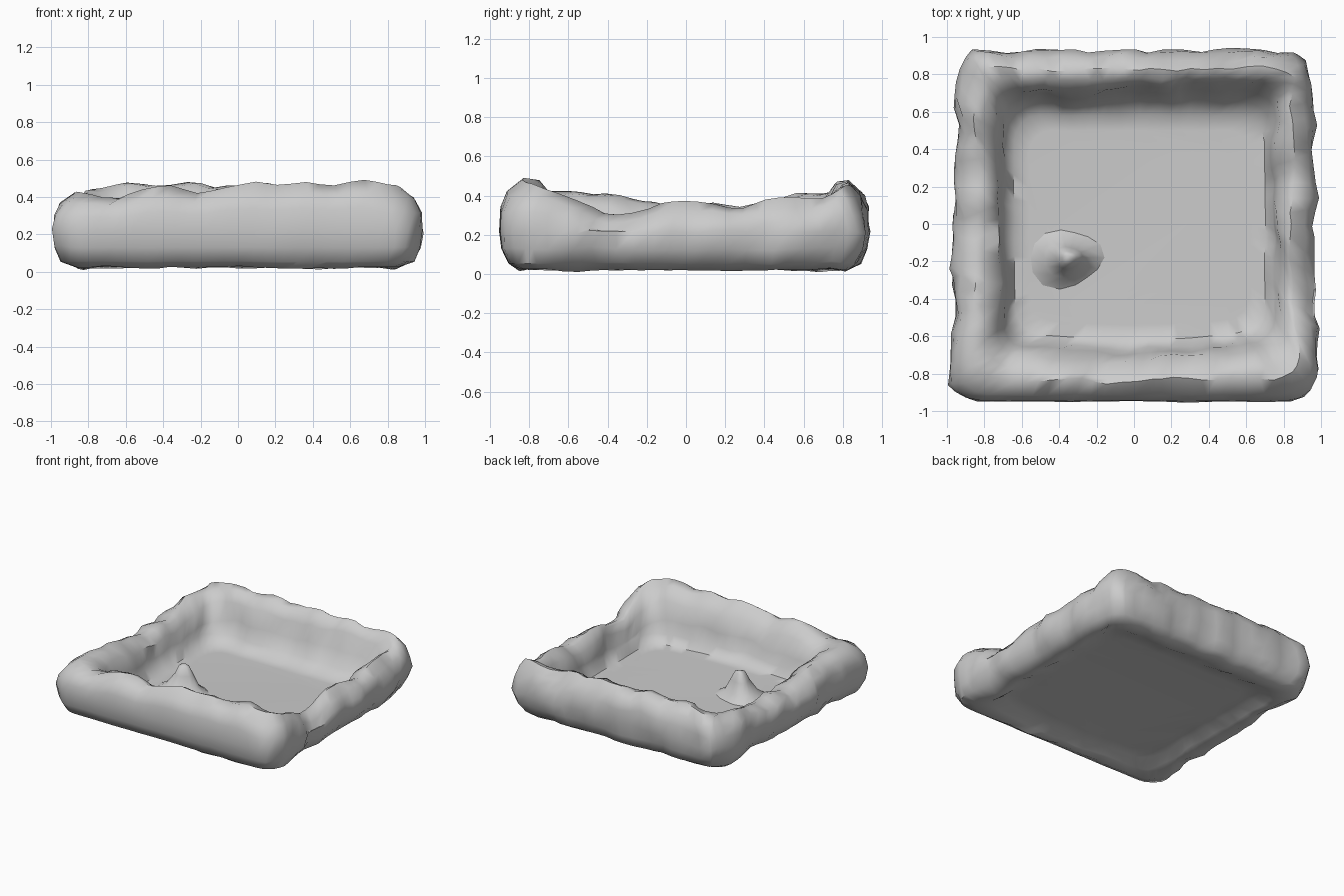
import bpy, math
from mathutils import Vector, noise

if "Cube" in bpy.data.objects:
    bpy.data.objects.remove(bpy.data.objects["Cube"], do_unlink=True)

stone = bpy.data.materials.new("grey_stone")
stone.use_nodes = True
grey = (0.6, 0.6, 0.6, 1)
stone.diffuse_color = grey
stone.node_tree.nodes["Principled BSDF"].inputs["Base Color"].default_value = grey


def make(name, verts, faces, angle):
    mesh = bpy.data.meshes.new(name)
    mesh.from_pydata(verts, [], faces)
    mesh.materials.append(stone)
    obj = bpy.data.objects.new(name, mesh)
    bpy.context.collection.objects.link(obj)
    bpy.ops.object.select_all(action="DESELECT")
    obj.select_set(True)
    bpy.context.view_layer.objects.active = obj
    bpy.ops.object.shade_smooth_by_angle(angle=math.radians(angle))


def along(values, s):
    """Value at s in a list spread evenly from -0.95 to 0.95."""
    t = max(0, min(0.9999, (s + .95) / 1.9)) * (len(values) - 1)
    i = int(t)
    return values[i] + (values[i + 1] - values[i]) * (t - i)


def outline(x0, x1, y0, y1, r, side=20, arc=4):
    """Rounded rectangle, anticlockwise from the front right."""
    pts = []
    corners = [(x0 + r, y0 + r), (x1 - r, y0 + r), (x1 - r, y1 - r), (x0 + r, y1 - r)]
    for k in range(4):
        a, b = Vector(corners[k]), Vector(corners[(k + 1) % 4])
        out = math.pi * (k - 1) / 2
        for i in range(side):
            p = a.lerp(b, i / side)
            pts.append(p + r * Vector((math.cos(out), math.sin(out))))
        for i in range(arc):
            w = out + math.pi / 2 * i / arc
            pts.append(b + r * Vector((math.cos(w), math.sin(w))))
    return pts


# Crest height of each wall, left to right or front to back
FRONT = [.41, .42, .39, .44, .45, .42, .46, .47, .46, .48, .46, .49, .47, .43]
BACK = [.42, .44, .45, .47, .46, .49, .45, .47, .47, .45, .47, .44, .45, .45, .42]
MINUS_X = [.41, .43, .43, .42, .41, .37, .37, .34, .36, .34, .38, .41, .40, .44, .42]
PLUS_X = [.43, .48, .43, .37, .29, .31, .36, .37, .36, .34, .37, .39, .38, .44, .42]
# Outer half width from front to back
WIDTH = [1.0, 1.0, .99, .96, .975, .96, .96, .97, .96, .965, .965, .95, .95]


def crest(x, y):
    total = weight = 0
    for values, s, gap in ((FRONT, x, y + .82), (BACK, x, y - .83),
                           (MINUS_X, y, x + .86), (PLUS_X, y, x - .86)):
        w = 1 / (gap * gap + .002) ** 2
        total += w * along(values, s)
        weight += w
    return total / weight


# Wall cross-section as rings: x0, x1, y0, y1, corner radius, height, wobble.
# Heights above 0.5 are shares of the crest.
RINGS = [
    (-.60, .62, -.58, .56, .12, .075, 0),
    (-.70, .71, -.67, .64, .14, .07, .012),
    (-.77, .78, -.75, .72, .14, .035, .02),
    (-.86, .86, -.84, .82, .14, .02, .02),
    (-.94, .94, -.905, .88, .14, .055, .02),
    (-.985, .985, -.94, .91, .15, .13, .025),
    (-1.0, 1.0, -.95, .925, .16, .22, .03),
    (-.99, .99, -.945, .92, .17, .72, .03),
    (-.955, .955, -.915, .89, .18, .88, .03),
    (-.87, .88, -.83, .83, .14, 1.0, .025),
    (-.79, .82, -.76, .78, .12, .97, .025),
    (-.73, .77, -.68, .73, .12, .82, .03),
    (-.71, .75, -.64, .69, .13, .56, .025),
    (-.69, .74, -.62, .64, .14, .16, .02),
    (-.64, .70, -.57, .58, .14, .095, .005),
    (-.56, .62, -.49, .50, .12, .09, 0),
]
verts, faces = [], []
for x0, x1, y0, y1, r, level, wobble in RINGS:
    for p in outline(x0, x1, y0, y1, r):
        x, y = p.x * (along(WIDTH, p.y) if abs(p.x) > .85 else 1), p.y
        # The inside of the front wall bows forward in the middle
        if -.8 < y < -.45:
            y -= .05 * max(0, 1 - (x / .65) ** 2)
        z = level * crest(x, y) if level > .5 else level
        # The front face stays smooth while the other walls are rugged
        calm = .12 if y < -.88 and abs(x) < .9 else 1
        spot = Vector((x, y, z * .6))
        shift = noise.noise_vector(spot * 5) + .7 * noise.noise_vector(spot * 9)
        shift *= wobble * 1.2 * calm
        verts.append((x + shift.x, y + shift.y, max(0, z + shift.z * .6)))
n = len(verts) // len(RINGS)
for k in range(len(RINGS) - 1):
    for i in range(n):
        j = (i + 1) % n
        faces.append((k * n + i, k * n + j, (k + 1) * n + j, (k + 1) * n + i))
# Floor and underside
faces.append(tuple(range((len(RINGS) - 1) * n, len(RINGS) * n)))
faces.append(tuple(reversed(range(n))))
make("rough_basin", verts, faces, 50)

# Small mound on the floor with a ridge trailing toward one side
mound, sides = [], 14
for radius, height in ((.18, .088), (.11, .135), (.07, .22), (.04, .28)):
    for i in range(sides):
        a = math.tau * i / sides
        tail = 1 + .3 * max(0, math.cos(a - 3.5)) ** 3 * (radius > .1)
        rr = radius * tail * (1 + .1 * math.sin(3 * a + 1))
        mound.append((-.35 + rr * math.cos(a), -.18 + rr * .85 * math.sin(a), height))
mfaces = [(k * sides + i, k * sides + (i + 1) % sides,
           (k + 1) * sides + (i + 1) % sides, (k + 1) * sides + i)
          for k in range(3) for i in range(sides)]
mound.append((-.35, -.17, .30))
mfaces += [(3 * sides + i, 3 * sides + (i + 1) % sides, len(mound) - 1) for i in range(sides)]
make("floor_mound", mound, mfaces, 60)
